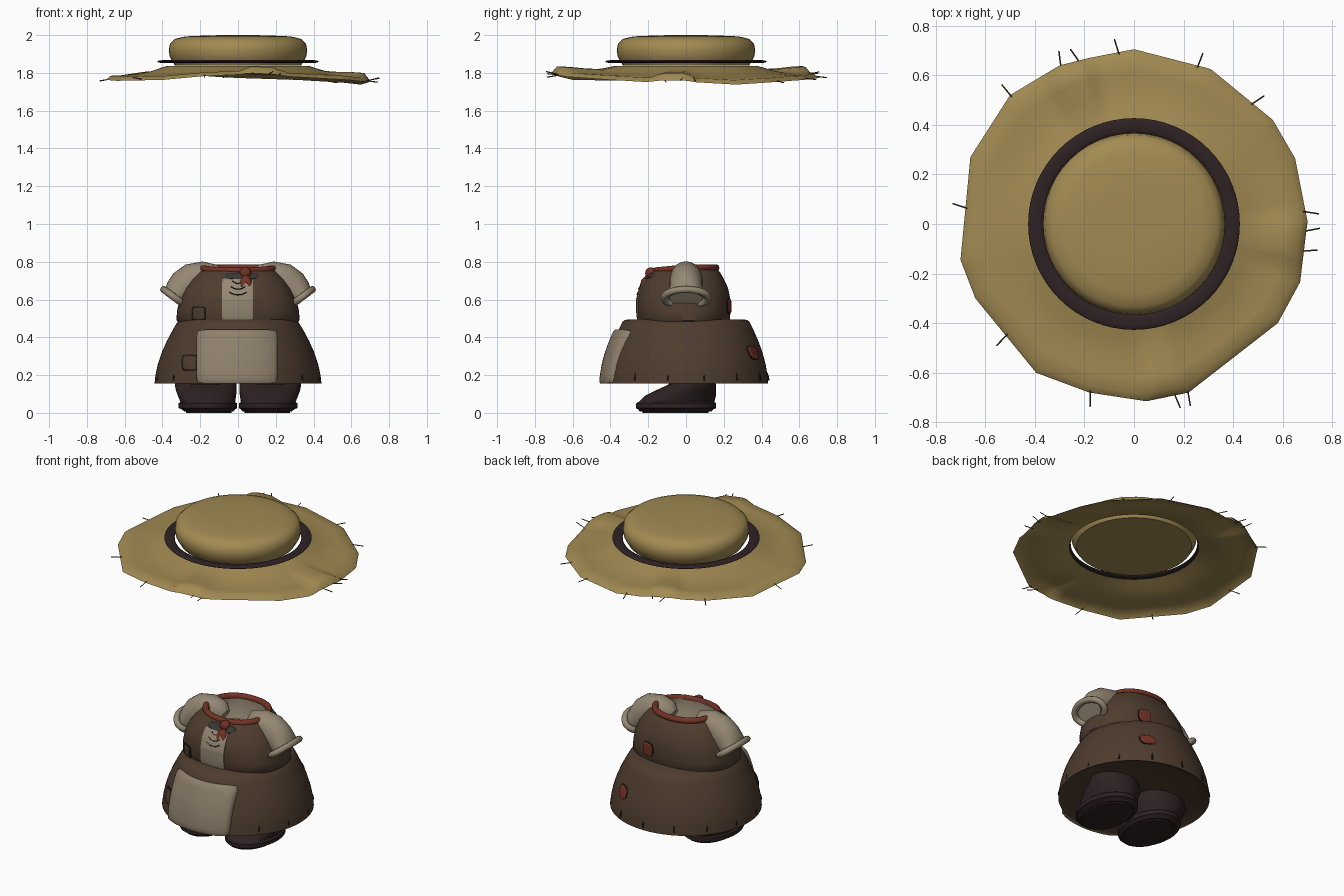
import bpy, bmesh, math, random
from mathutils import Vector

if "Cube" in bpy.data.objects:
    bpy.data.objects.remove(bpy.data.objects["Cube"])

random.seed(4)
TAU = math.tau


def material(name, rgb):
    m = bpy.data.materials.new(name)
    m.diffuse_color = (*rgb, 1)
    m.use_nodes = True
    m.node_tree.nodes["Principled BSDF"].inputs["Base Color"].default_value = m.diffuse_color
    return m


STRAW = material("straw", (0.36, 0.255, 0.085))
TWIG = material("dark straw", (0.11, 0.08, 0.027))
BROWN = material("brown cloth", (0.078, 0.046, 0.028))
CREAM = material("cream linen", (0.30, 0.245, 0.17))
APRON = material("worn linen", (0.27, 0.215, 0.148))
LEATHER = material("dark leather", (0.028, 0.016, 0.017))
RED = material("red cloth", (0.17, 0.031, 0.018))
GREY = material("grey lining", (0.04, 0.037, 0.035))
THREAD = material("dark thread", (0.015, 0.010, 0.008))


def loft(name, rings, mats, cap0=False, cap1=False, rule=None, angle=50):
    """Skin a list of equal-length closed rings."""
    bm = bmesh.new()
    rows = [[bm.verts.new(p) for p in r] for r in rings]
    n = len(rows[0])
    for i, (a, b) in enumerate(zip(rows, rows[1:])):
        for j in range(n):
            k = (j + 1) % n
            f = bm.faces.new((a[j], a[k], b[k], b[j]))
            f.material_index = rule(i) if rule else 0
    for use, row, i in ((cap0, rows[0], 0), (cap1, rows[-1], len(rows) - 2)):
        if use:
            f = bm.faces.new(row)
            f.material_index = rule(i) if rule else 0
    bmesh.ops.remove_doubles(bm, verts=bm.verts, dist=1e-6)
    bmesh.ops.recalc_face_normals(bm, faces=bm.faces)
    me = bpy.data.meshes.new(name)
    bm.to_mesh(me)
    bm.free()
    ob = bpy.data.objects.new(name, me)
    bpy.context.collection.objects.link(ob)
    for m in mats:
        me.materials.append(m)
    bpy.ops.object.select_all(action='DESELECT')
    bpy.context.view_layer.objects.active = ob
    ob.select_set(True)
    bpy.ops.object.shade_smooth_by_angle(angle=math.radians(angle))
    return ob


def ellipse(z, rx, ry, cx=0, cy=0, n=48, e=2):
    """Oval ring; e above 2 makes it squarer."""
    ring = []
    for i in range(n):
        c, s = math.cos(TAU * i / n), math.sin(TAU * i / n)
        q = (abs(c) ** e + abs(s) ** e) ** (-1 / e)
        ring.append((cx + rx * q * c, cy + ry * q * s, z))
    return ring


def tube(name, pts, radii, mat, n=8, flat=1.0, closed=False):
    """Sweep an oval section along a path."""
    pts = [Vector(p) for p in pts]
    rings, m = [], len(pts)
    for i, p in enumerate(pts):
        a = pts[(i - 1) % m] if closed else pts[max(i - 1, 0)]
        b = pts[(i + 1) % m] if closed else pts[min(i + 1, m - 1)]
        t = (b - a).normalized()
        ref = Vector((0, 0, 1)) if abs(t.z) < 0.9 else Vector((0, 1, 0))
        u = t.cross(ref).normalized()
        v = u.cross(t)
        r = radii[i] if isinstance(radii, (list, tuple)) else radii
        rings.append([p + r * (u * math.cos(TAU * k / n) + v * flat * math.sin(TAU * k / n)) for k in range(n)])
    if closed:
        rings.append(rings[0])
    return loft(name, rings, [mat], not closed, not closed)


# --- Straw hat ---
CROWN = [(.335, 1.84), (.347, 1.86), (.361, 1.885), (.367, 1.92), (.36, 1.955),
         (.335, 1.98), (.28, 1.993), (.15, 1.999), (.02, 2.0)]
loft("hat_crown", [ellipse(z, r, r) for r, z in CROWN], [STRAW], cap0=True, cap1=True)
tube("hat_band", ellipse(1.86, .397, .397, n=64), .03, LEATHER, n=12, flat=.25, closed=True)

OUTLINE = [(0, .705, 1.775), (.31, .625, 1.765), (.56, .42, 1.75), (.65, .265, 1.74), (.70, .01, 1.755),
           (.67, -.235, 1.755), (.58, -.40, 1.765), (.22, -.68, 1.785), (.05, -.715, 1.795),
           (-.18, -.68, 1.785), (-.395, -.60, 1.765), (-.64, -.30, 1.76), (-.70, -.145, 1.765),
           (-.66, .27, 1.765), (-.50, .52, 1.79), (-.30, .64, 1.795), (-.18, .67, 1.785)]
edge = []
for i, p in enumerate(OUTLINE):
    a, b = Vector(p), Vector(OUTLINE[(i + 1) % len(OUTLINE)])
    edge += [a.lerp(b, k / 6) for k in range(6)]


def fold(p):
    """Lift of the creases at the right, front and back left."""
    ang = math.degrees(math.atan2(p.y, p.x))
    return sum(.024 * min(1, max(0, 2 - abs(ang - c) / 5)) for c in (-6, -79, 113))


def brim_ring(t, lift, bump):
    ring = []
    for p in edge:
        d = Vector((p.x, p.y, 0)).normalized() * .375
        d.z = 1.837
        q = d.lerp(p, t)
        q.z += lift + bump * fold(p)
        ring.append(q)
    return ring


loft("hat_brim", [brim_ring(*a) for a in
     ((0, 0, 0), (.12, -.003, 0), (.28, -.009, .2), (.48, -.009, .7), (.72, .002, 1), (.92, .014, 1), (1, -.002, .3))],
     [STRAW], angle=60)

# loose straw ends round the brim
for ang in (173, 134, 115, 108, 96, 67, 47, 3, -3, -8, -72, -77, -106, -138):
    a = math.radians(ang)
    d = Vector((math.cos(a), math.sin(a), 0))
    p = min(edge, key=lambda e: (Vector((e.x, e.y, 0)).normalized() - d).length)
    side = Vector((-d.y, d.x, 0)) * random.uniform(-.025, .025)
    s = p * .98
    s.z = p.z + .004
    tube("loose_straw", [s, s + d * .068 + side + Vector((0, 0, random.uniform(-.015, .02)))], .003, TWIG, n=4)

# --- Coat: skirt and bodice as stacked profiles (z, rx, ry, cy) ---
SKIRT = [(.155, .442, .435, 0), (.20, .437, .431, 0), (.26, .424, .421, 0), (.32, .404, .405, 0),
         (.38, .377, .383, 0), (.44, .345, .357, 0), (.485, .318, .334, 0), (.493, .305, .32, 0)]
BODICE = [(.475, .31, .235, -.01), (.49, .326, .243, -.01), (.54, .323, .247, -.012), (.60, .309, .247, -.012),
          (.66, .283, .233, -.01), (.71, .248, .205, -.005), (.745, .215, .18, 0), (.765, .187, .158, 0)]


def power(profile):
    return 2 if profile is SKIRT else 2.35


def rings_of(profile, e=2):
    return [ellipse(z, rx, ry, 0, cy, 64, e) for z, rx, ry, cy in profile]


underside = [(.185, .20, .20, 0), (.175, .36, .355, 0), (.16, .432, .425, 0)]
loft("coat_skirt", rings_of(underside + SKIRT + [(.497, .2, .15, 0)]), [BROWN], True, True)
neck = [(.76, .165, .14, 0), (.70, .17, .14, 0), (.64, .14, .12, 0)]
loft("coat_bodice", rings_of(BODICE + neck, power(BODICE)), [BROWN, CREAM], cap1=True,
     rule=lambda i: int(i >= len(BODICE) - 1))


def on_surface(profile, side, x, z, off):
    """Point on the front (-1) or back (1) of a profile."""
    z1 = min(max(z, profile[0][0]), profile[-1][0])
    e = power(profile)
    for a, b in zip(profile, profile[1:]):
        if a[0] <= z1 <= b[0]:
            t = (z1 - a[0]) / (b[0] - a[0])
            rx, ry, cy = (a[i] + t * (b[i] - a[i]) for i in (1, 2, 3))
            break
    y = cy + side * (ry + off) * max(0, 1 - abs(x / (rx + off)) ** e) ** (1 / e)
    return Vector((x, y, z))


def patch(name, profile, side, cx, cz, w, h, mat, k=6, off=.008):
    """Cloth piece laid on the coat; k sets how square it is."""
    rings = []
    for s, o in ((.04, off), (.25, off), (.5, off), (.75, off), (.93, off), (1, off * .75), (1, -.004)):
        ring = []
        for i in range(48):
            c, n = math.cos(TAU * i / 48 + .13), math.sin(TAU * i / 48 + .13)
            q = s / (abs(c) ** k + abs(n) ** k) ** (1 / k)
            ring.append(on_surface(profile, side, cx + q * c * w / 2, cz + q * n * h / 2, o))
        rings.append(ring)
    loft(name, rings, [mat], cap0=True)


patch("shirt_front", BODICE, -1, -.002, .60, .165, .225, CREAM, k=16, off=.006)
patch("apron", SKIRT, -1, -.005, .298, .43, .286, APRON, k=18, off=.025)
for nm, prof, x, z, w in (("bodice_patch", BODICE, -.207, .525, .062), ("skirt_patch", SKIRT, -.255, .265, .072)):
    patch(nm + "_stitching", prof, -1, x, z, w + .014, w + .014, THREAD, off=.006)
    patch(nm, prof, -1, x, z, w, w, BROWN, off=.01)
for nm, prof, x, z, w, h in (("upper_back_patch", BODICE, .11, .565, .075, .08),
                             ("lower_back_patch", SKIRT, .195, .318, .074, .066)):
    patch(nm + "_stitching", prof, 1, x, z, w + .008, h + .008, THREAD, k=3, off=.005)
    patch(nm, prof, 1, x, z, w, h, RED, k=3, off=.009)

# shirt creases and grey collar
for z, w in ((.625, .045), (.655, .038), (.685, .03)):
    tube("shirt_crease", [on_surface(BODICE, -1, w * t, z + .014 * t * t, .007) for t in (-1, -.5, 0, .5, 1)],
         .003, THREAD, n=4)
patch("collar", BODICE, -1, .02, .725, .18, .034, GREY, k=3, off=.01)

# small tears along the hem
for i in range(14):
    a = TAU * (i + .5) / 14
    if abs(math.cos(a)) < .5 and math.sin(a) < 0:
        continue
    pts = [(r * math.cos(a), r * math.sin(a), z) for r, z in ((.437, .172), (.434, .195), (.43, .215))]
    tube("hem_tear", pts, [.006, .005, .001], THREAD, n=6)

# --- Scarf with knot ---
loop = [(x * (1 + .05 * (y < 0)), y, .768 - .016 * max(0, -y / .16))
        for x, y, z in ellipse(0, .183, .158, n=48, e=2.2)]
tube("scarf", loop, .019, RED, n=10, closed=True)
tube("scarf_knot", [(.04, -.185, z) for z in (.71, .72, .74, .76, .77)], [.008, .026, .032, .026, .008], RED, n=12)
for x, z in ((.02, .67), (.072, .64)):
    tube("scarf_tail", [(.04, -.195, .735), ((.04 + x) / 2, -.225, .70), (x, -.243, z)], [.01, .02, .005], RED, flat=.5)

# --- Sleeves and boots, mirrored pairs ---
SLEEVE = [(.10, .69, .05, .045), (.125, .705, .08, .07), (.18, .712, .09, .085), (.235, .695, .1, .087),
          (.285, .66, .097, .087), (.322, .63, .08, .088), (.34, .615, .066, .09)]
BOOT = [(.008, .13, .19, .155, -.055), (.02, .143, .20, .157, -.055), (.025, .155, .212, .160, -.053),
        (.05, .155, .212, .160, -.053), (.058, .145, .20, .16, -.05), (.09, .154, .188, .164, -.03),
        (.12, .161, .158, .168, 0), (.15, .164, .125, .171, .033), (.2, .15, .11, .175, .035)]
for s, label in ((-1, "left"), (1, "right")):
    rings = []
    for i, (x, z, r, ry) in enumerate(SLEEVE):
        a, b = SLEEVE[max(i - 1, 0)], SLEEVE[min(i + 1, len(SLEEVE) - 1)]
        t = Vector((b[0] - a[0], 0, b[1] - a[1])).normalized()
        rings.append([(s * (x - t.z * r * math.cos(w)), ry * math.sin(w), z + t.x * r * math.cos(w))
                      for w in (TAU * k / 32 for k in range(32))])
    loft(label + "_sleeve", rings, [CREAM], True, True)
    cuff = [(s * (.335 + .058 * math.cos(w)), .115 * math.sin(w), .61 + .043 * math.cos(w))
            for w in (TAU * k / 40 for k in range(40))]
    tube(label + "_cuff", cuff, .019, CREAM, n=10, closed=True)
    loft(label + "_boot", [ellipse(z, rx, ry, s * cx, cy, 40) for z, rx, ry, cx, cy in BOOT],
         [LEATHER], True, True, angle=40)
    # welt and heel pad under the boot
    loft(label + "_sole", [ellipse(z, .12, .175, s * .155, -.055, 40) for z in (0, .012)], [LEATHER], True, True)
